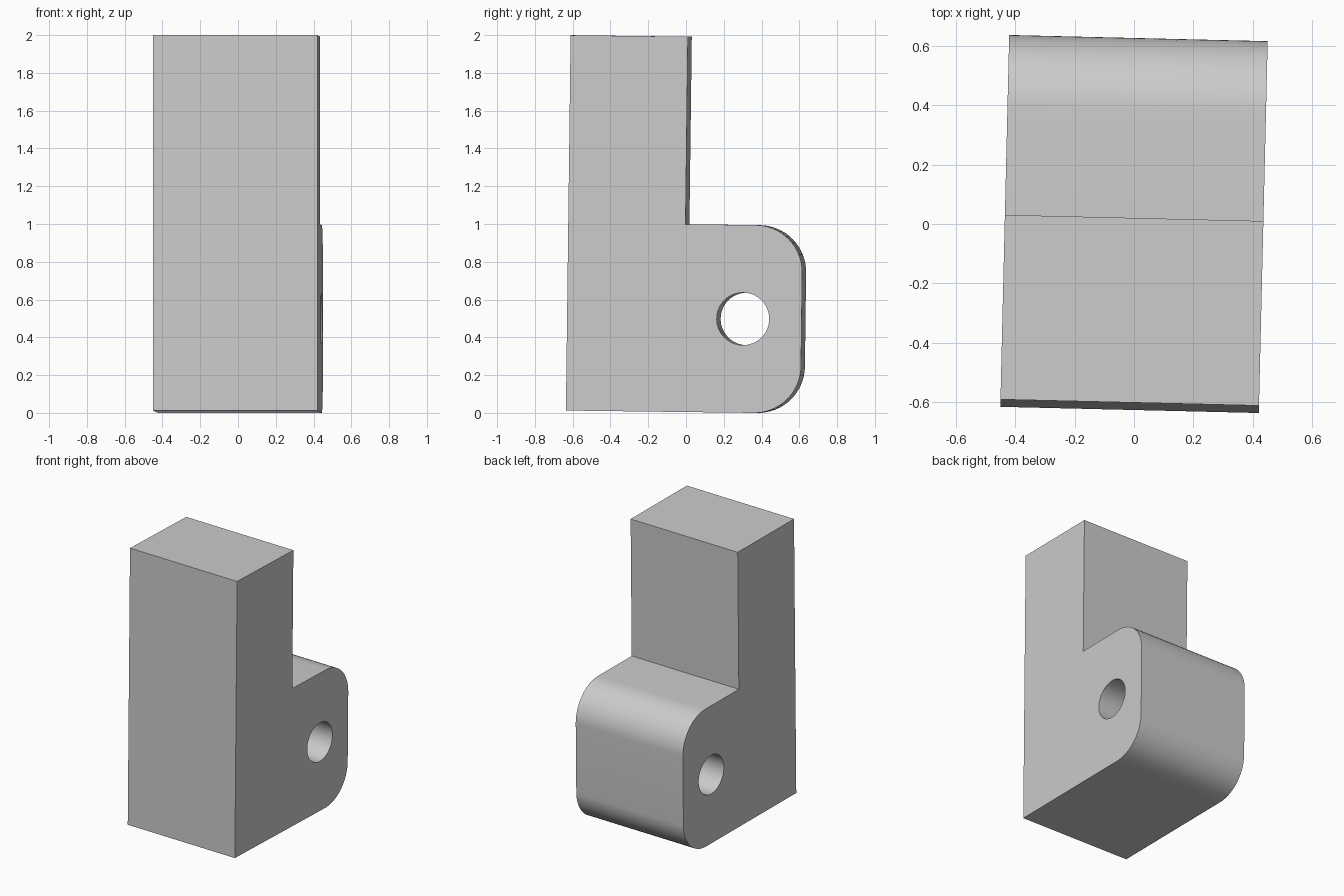
import bpy, bmesh, math
from mathutils import Matrix, Vector

default = bpy.data.objects.get("Cube")
if default:
    bpy.data.objects.remove(default, do_unlink=True)

WIDTH, HALF, HEIGHT, STEP = 0.87, 0.621, 1.987, 0.994
RADIUS, HOLE_R = 0.248, 0.139
SEGMENTS = 16

grey = bpy.data.materials.new("plain grey")
grey.use_nodes = True
colour = (0.6, 0.6, 0.6, 1)
grey.diffuse_color = colour
grey.node_tree.nodes["Principled BSDF"].inputs["Base Color"].default_value = colour


def arc(cy, cz, r, start, end, n):
    """Points on an arc in the side plane, angles in degrees."""
    angles = [math.radians(start + (end - start) * i / n) for i in range(n + 1)]
    return [(cy + r * math.cos(a), cz + r * math.sin(a)) for a in angles]


def extrude_profile(name, profile, width):
    """Solid from a side profile, extruded across x."""
    bm = bmesh.new()
    face = bm.faces.new([bm.verts.new((-width / 2, y, z)) for y, z in profile])
    new = bmesh.ops.extrude_face_region(bm, geom=[face])["geom"]
    bmesh.ops.translate(bm, vec=(width, 0, 0),
                        verts=[v for v in new if isinstance(v, bmesh.types.BMVert)])
    bmesh.ops.recalc_face_normals(bm, faces=bm.faces)
    mesh = bpy.data.meshes.new(name)
    bm.to_mesh(mesh)
    bm.free()
    mesh.materials.append(grey)
    obj = bpy.data.objects.new(name, mesh)
    bpy.context.collection.objects.link(obj)
    return obj


# L-shaped block: tall front post and a low rear foot with rounded corners
profile = [(-HALF, 0)]
profile += arc(HALF - RADIUS, RADIUS, RADIUS, -90, 0, SEGMENTS)
profile += arc(HALF - RADIUS, STEP - RADIUS, RADIUS, 0, 90, SEGMENTS)
profile += [(0, STEP), (0, HEIGHT), (-HALF, HEIGHT)]
block = extrude_profile("bracket_block", profile, WIDTH)

# Cross hole through the foot
circle = arc(HALF / 2, STEP / 2, HOLE_R, 0, 360, 64)[:-1]
cutter = extrude_profile("hole_cutter", circle, WIDTH * 1.5)
cutter.hide_render = True
cut = block.modifiers.new("cross hole", "BOOLEAN")
cut.operation, cut.solver, cut.object = "DIFFERENCE", "EXACT", cutter
bpy.context.view_layer.objects.active = block
block.select_set(True)
bpy.ops.object.modifier_apply(modifier=cut.name)
bpy.data.objects.remove(cutter, do_unlink=True)

# The whole block leans and turns slightly
tilt = Matrix.Rotation(math.radians(-1.37), 4, "Z") @ Matrix.Rotation(math.radians(-0.72), 4, "X")
block.data.transform(tilt)

# Centre on the origin and stand on the ground
low = Vector([min(v.co[i] for v in block.data.vertices) for i in range(3)])
high = Vector([max(v.co[i] for v in block.data.vertices) for i in range(3)])
mid = (low + high) / 2
block.data.transform(Matrix.Translation((-mid.x, -mid.y, -low.z)))

bpy.ops.object.shade_smooth_by_angle(angle=math.radians(30))
